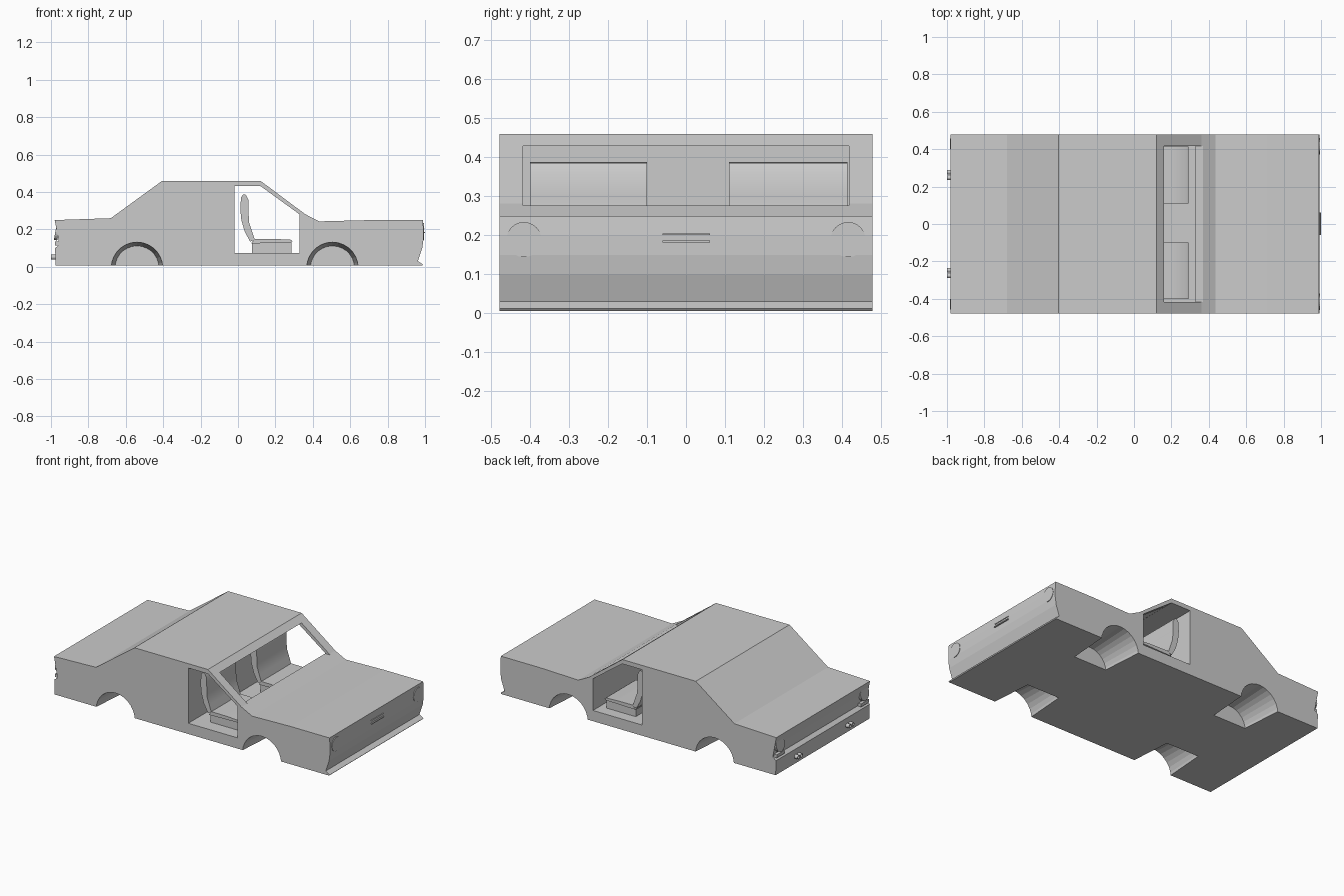
import bpy, bmesh, math
from mathutils import Matrix

if "Cube" in bpy.data.objects:
    bpy.data.objects.remove(bpy.data.objects["Cube"])


def finish(bm, name):
    bmesh.ops.recalc_face_normals(bm, faces=bm.faces)
    me = bpy.data.meshes.new(name)
    bm.to_mesh(me)
    bm.free()
    ob = bpy.data.objects.new(name, me)
    bpy.context.collection.objects.link(ob)
    return ob


def prism(name, profile, y0, y1):
    """Extrude an x-z outline from y0 to y1."""
    bm = bmesh.new()
    face = bm.faces.new([bm.verts.new((x, y0, z)) for x, z in profile])
    ext = bmesh.ops.extrude_face_region(bm, geom=[face])
    moved = [v for v in ext["geom"] if isinstance(v, bmesh.types.BMVert)]
    bmesh.ops.translate(bm, verts=moved, vec=(0, y1 - y0, 0))
    return finish(bm, name)


def box(name, x0, x1, y0, y1, z0, z1):
    return prism(name, [(x0, z0), (x1, z0), (x1, z1), (x0, z1)], y0, y1)


def cone(name, loc, r1, r2, depth, rot, segs=24):
    bm = bmesh.new()
    bmesh.ops.create_cone(bm, cap_ends=True, segments=segs, radius1=r1, radius2=r2,
                          depth=depth, matrix=Matrix.Translation(loc) @ rot)
    return finish(bm, name)


def smooth(ob):
    bpy.ops.object.select_all(action='DESELECT')
    ob.select_set(True)
    bpy.context.view_layer.objects.active = ob
    bpy.ops.object.shade_smooth_by_angle(angle=math.radians(35))


def cut(target, cutter):
    mod = target.modifiers.new("cut", 'BOOLEAN')
    mod.object = cutter
    mod.operation = 'DIFFERENCE'
    mod.solver = 'EXACT'
    bpy.context.view_layer.objects.active = target
    bpy.ops.object.modifier_apply(modifier=mod.name)
    bpy.data.objects.remove(cutter, do_unlink=True)


# Body shell with boot, cabin, bonnet and front lip
body = prism("car_body", [
    (-0.975, 0.006), (-0.978, 0.10), (-0.955, 0.118), (-0.968, 0.19), (-0.98, 0.25),
    (-0.68, 0.26), (-0.405, 0.46), (0.12, 0.46), (0.36, 0.281), (0.435, 0.243),
    (0.71, 0.25), (0.988, 0.25), (0.992, 0.20), (0.992, 0.15), (0.985, 0.10),
    (0.962, 0.03), (0.99, 0.012), (0.985, 0.006)], -0.478, 0.478)

# Cabin and door openings right through the body
cut(body, prism("cabin_cutter", [(-0.02, 0.075), (0.33, 0.075), (0.33, 0.28),
                                 (0.12, 0.432), (-0.02, 0.432)], -0.6, 0.6))

# Windscreen opening
cut(body, box("windscreen_cutter", 0.10, 0.50, -0.418, 0.418, 0.277, 0.429))

# Wheel wells, tapering inwards
for x in (-0.54, 0.505):
    for s in (-1, 1):
        cut(body, cone("well_cutter", (x, s * 0.36, -0.006), 0.118, 0.14, 0.30,
                       Matrix.Rotation(-s * math.pi / 2, 4, 'X'), 28))

# Front seats
for y0, y1, side in ((-0.40, -0.10, "right"), (0.11, 0.415, "left")):
    box("seat_base_" + side, 0.075, 0.285, y0 + 0.01, y1 - 0.01, 0.072, 0.135)
    smooth(prism("seat_cushion_" + side, [
        (0.07, 0.125), (0.285, 0.13), (0.292, 0.138), (0.28, 0.145),
        (0.20, 0.149), (0.09, 0.15)], y0, y1))
    smooth(prism("seat_back_" + side, [
        (0.09, 0.145), (0.075, 0.19), (0.058, 0.24), (0.057, 0.30), (0.055, 0.36),
        (0.042, 0.385), (0.028, 0.388), (0.016, 0.37), (0.012, 0.31),
        (0.018, 0.25), (0.035, 0.19), (0.065, 0.135)], y0, y1))

# Lamps and twin exhaust pipes, mirrored
along_x = Matrix.Rotation(math.pi / 2, 4, 'Y')
for s, side in ((-1, "right"), (1, "left")):
    cone("headlight_" + side, (0.988, s * 0.416, 0.189), 0.045, 0.045, 0.014, along_x)
    cone("tail_light_" + side, (-0.968, s * 0.43, 0.185), 0.043, 0.043, 0.018,
         Matrix.Rotation(math.radians(100), 4, 'Y'))
    box("rear_reflector_" + side, -0.978, -0.95, s * 0.43 - 0.04, s * 0.43 + 0.04, 0.115, 0.135)
    for dy in (-0.015, 0.015):
        pipe = cone("exhaust_pipe_" + side, (-0.984, s * 0.262 + dy * 1.0, 0.052),
                    0.013, 0.013, 0.032, along_x, 16)
        cut(pipe, cone("pipe_cutter", (-1.0, s * 0.262 + dy, 0.052),
                       0.009, 0.009, 0.03, along_x, 16))

# Slim grille bars on the nose
box("grille_bar_lower", 0.985, 1.0, -0.06, 0.062, 0.181, 0.187)
box("grille_bar_upper", 0.985, 0.996, -0.06, 0.062, 0.201, 0.205)
